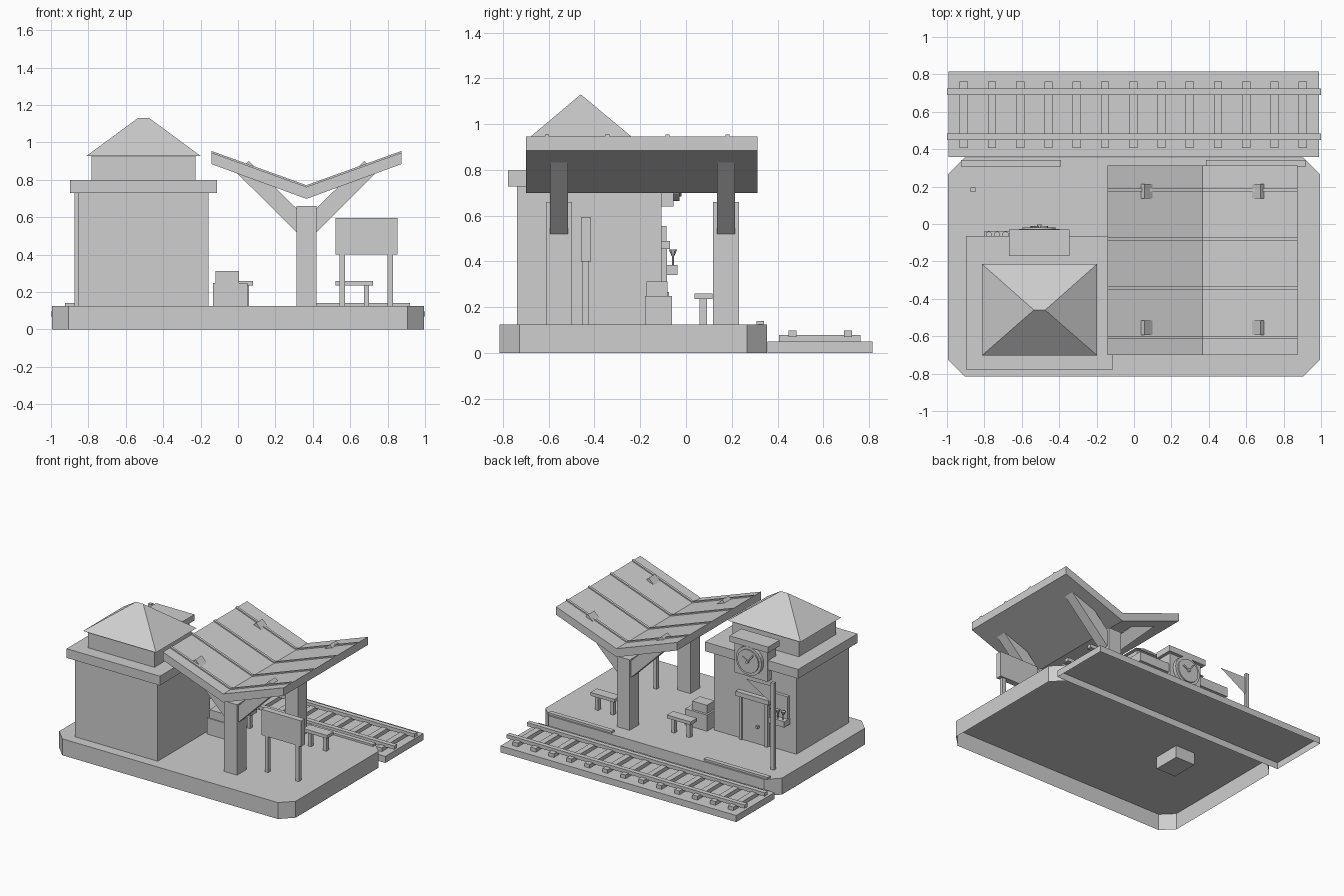
import bpy, bmesh, math
from mathutils import Vector, Matrix

cube = bpy.data.objects.get("Cube")
if cube:
    bpy.data.objects.remove(cube)

grey = bpy.data.materials.new("plain_grey")
grey.use_nodes = True
grey.diffuse_color = (0.62, 0.62, 0.62, 1)
grey.node_tree.nodes["Principled BSDF"].inputs["Base Color"].default_value = (0.62, 0.62, 0.62, 1)


def finish(name, bm, open_base=False):
    bmesh.ops.recalc_face_normals(bm, faces=bm.faces)
    if open_base:
        bm.normal_update()
        under = [f for f in bm.faces if f.normal.z < -0.9]
        bmesh.ops.delete(bm, geom=under, context="FACES_ONLY")
    mesh = bpy.data.meshes.new(name)
    bm.to_mesh(mesh)
    bm.free()
    mesh.materials.append(grey)
    obj = bpy.data.objects.new(name, mesh)
    bpy.context.collection.objects.link(obj)
    return obj


def box(name, x, y, z, open_base=False):
    """Box from (min, max) pairs on each axis."""
    bm = bmesh.new()
    lo, hi = Vector((x[0], y[0], z[0])), Vector((x[1], y[1], z[1]))
    mat = Matrix.Translation((lo + hi) / 2) @ Matrix.Diagonal((*(hi - lo), 1))
    bmesh.ops.create_cube(bm, size=1, matrix=mat)
    return finish(name, bm, open_base)


def prism(name, points, start, end, axis="y", open_base=False):
    """Extrude a profile: (x, z) along y, or (x, y) along z."""
    bm = bmesh.new()
    rings = []
    for t in (start, end):
        rings.append([bm.verts.new((a, t, b) if axis == "y" else (a, b, t)) for a, b in points])
    first, last = rings
    bm.faces.new(first)
    bm.faces.new(last[::-1])
    for i in range(len(points)):
        bm.faces.new((first[i - 1], last[i - 1], last[i], first[i]))
    return finish(name, bm, open_base)


def cone(name, centre, r1, r2, depth, sides, turn=Matrix()):
    bm = bmesh.new()
    mat = Matrix.Translation(centre) @ turn.to_4x4()
    bmesh.ops.create_cone(bm, cap_ends=True, segments=sides, radius1=r1, radius2=r2, depth=depth, matrix=mat)
    return finish(name, bm)


def bar(name, a, b, width, y):
    """Rectangular bar between two (x, z) points."""
    a, b = Vector(a), Vector(b)
    d = (b - a).normalized()
    n = Vector((-d.y, d.x)) * width / 2
    return prism(name, [a + n, b + n, b - n, a - n], *y)


# Hollow platform with clipped corners
X, Y0, Y1, C = 0.994, -0.815, 0.355, 0.088
prism("platform", [(-X + C, Y0), (X - C, Y0), (X, Y0 + C), (X, Y1 - C),
                   (X - C, Y1), (-X + C, Y1), (-X, Y1 - C), (-X, Y0 + C)], 0, 0.125, "z", True)
box("platform_edge_right", (-0.925, -0.39), (0.308, 0.342), (0.125, 0.14))
box("platform_edge_left", (0.385, 0.92), (0.308, 0.342), (0.125, 0.14))

# Track on a hollow bed
box("track_bed", (-0.993, 0.988), (0.357, 0.815), (0, 0.05), True)
for i in range(13):
    x = -0.91 + i * 0.151
    box(f"sleeper_{i}", (x - 0.022, x + 0.022), (0.407, 0.762), (0.05, 0.078))
for side, y in (("inner", 0.448), ("outer", 0.69)):
    box(f"rail_{side}", (-1, 1), (y, y + 0.035), (0.07, 0.097))

# Station house
box("house_walls", (-0.853, -0.158), (-0.738, -0.108), (0.125, 0.73))
box("house_cornice", (-0.897, -0.113), (-0.777, -0.065), (0.728, 0.798))
box("house_attic", (-0.783, -0.227), (-0.68, -0.236), (0.79, 0.93))

# Hipped roof with a short ridge
bm = bmesh.new()
eaves = [bm.verts.new((x, y, 0.926)) for x, y in
         ((-0.812, -0.702), (-0.198, -0.702), (-0.198, -0.215), (-0.812, -0.215))]
ridge = [bm.verts.new((x, -0.46, 1.13)) for x in (-0.535, -0.475)]
a, b, c, d = eaves
l, r = ridge
for f in ((d, c, b, a), (a, b, r, l), (b, c, r), (c, d, l, r), (d, a, l)):
    bm.faces.new(f)
finish("house_roof", bm)

# Clock gable
CX, CZ = -0.507, 0.772
box("clock_case", (CX - 0.138, CX + 0.138), (-0.16, -0.055), (0.64, 0.88))
box("clock_cap", (CX - 0.162, CX + 0.162), (-0.17, -0.03), (0.875, 0.92))
face_back = Matrix.Rotation(math.radians(90), 4, "X")
cone("clock_rim", (CX, -0.042, CZ), 0.108, 0.108, 0.028, 24, face_back)
cone("clock_bezel", (CX, -0.025, CZ), 0.088, 0.088, 0.012, 24, face_back)
cone("clock_hub", (CX, -0.012, CZ), 0.012, 0.012, 0.018, 12, face_back)
bar("hour_hand", (CX, CZ), (CX + 0.045, CZ + 0.025), 0.012, (-0.02, -0.012))
bar("minute_hand", (CX, CZ), (CX - 0.045, CZ + 0.055), 0.009, (-0.02, -0.01))

# Door, with its footing under the platform
box("door_leaf", (-0.605, -0.405), (-0.112, -0.095), (0.125, 0.46))
for side, x in (("right", -0.625), ("left", -0.41)):
    box(f"door_post_{side}", (x, x + 0.022), (-0.112, -0.083), (0.125, 0.46))
box("door_lintel", (-0.645, -0.367), (-0.112, -0.07), (0.455, 0.49))
box("door_knob", (-0.55, -0.532), (-0.1, -0.075), (0.248, 0.266))
box("door_footing", (-0.55, -0.385), (-0.215, -0.005), (0.03, 0.122))

# Window with flower box
box("window_frame", (-0.795, -0.67), (-0.112, -0.085), (0.385, 0.555))
box("flower_box", (-0.8, -0.665), (-0.112, -0.037), (0.34, 0.385))
for i in range(3):
    x = -0.777 + i * 0.045
    cone(f"flower_stem_{i}", (x, -0.057, 0.403), 0.004, 0.004, 0.045, 6)
    cone(f"flower_head_{i}", (x, -0.057, 0.437), 0.006, 0.018, 0.028, 6)

# Flag on a pole
box("flag_pole", (-0.874, -0.848), (0.17, 0.194), (0.125, 0.785))
bm = bmesh.new()
bm.faces.new([bm.verts.new((x, 0.182, z)) for x, z in ((-0.85, 0.755), (-0.63, 0.75), (-0.85, 0.62))])
finish("flag", bm)

# Butterfly canopy
MID, HALF = 0.366, 0.508
upper = [(MID - HALF, 0.945), (MID, 0.762), (MID + HALF, 0.945)]
prism("canopy_roof", upper + [(MID + HALF, 0.884), (MID, 0.698), (MID - HALF, 0.884)], -0.7, 0.312)
for i in range(4):
    y = -0.607 + i * 0.263
    strip = [(x, z + 0.009) for x, z in upper] + [(x, z - 0.01) for x, z in reversed(upper)]
    prism(f"canopy_batten_{i}", strip, y - 0.009, y + 0.009)

# Canopy columns with paired braces
for place, y in (("front", -0.555), ("back", 0.175)):
    box(f"column_{place}", (MID - 0.054, MID + 0.054), (y - 0.056, y + 0.056), (0.125, 0.66))
    for side, s in (("right", -1), ("left", 1)):
        bar(f"brace_{place}_{side}", (MID + s * 0.02, 0.55), (MID + s * 0.341, 0.869), 0.09,
            (y - 0.039, y + 0.039))

# Benches
for name, x in (("bench_right", -0.12), ("bench_left", 0.522)):
    box(f"{name}_seat", (x, x + 0.2), (0.038, 0.115), (0.235, 0.26))
    for i, lx in enumerate((x + 0.023, x + 0.152)):
        box(f"{name}_leg_{i}", (lx, lx + 0.027), (0.06, 0.092), (0.125, 0.24))

# Crates
box("crate_large", (-0.134, 0.05), (-0.18, -0.062), (0.125, 0.248))
box("crate_small", (-0.12, 0.005), (-0.172, -0.08), (0.245, 0.312))

# Notice board
box("notice_board", (0.52, 0.853), (-0.46, -0.415), (0.4, 0.595))
for i, x in enumerate((0.543, 0.8)):
    box(f"notice_post_{i}", (x, x + 0.029), (-0.454, -0.424), (0.125, 0.42))
